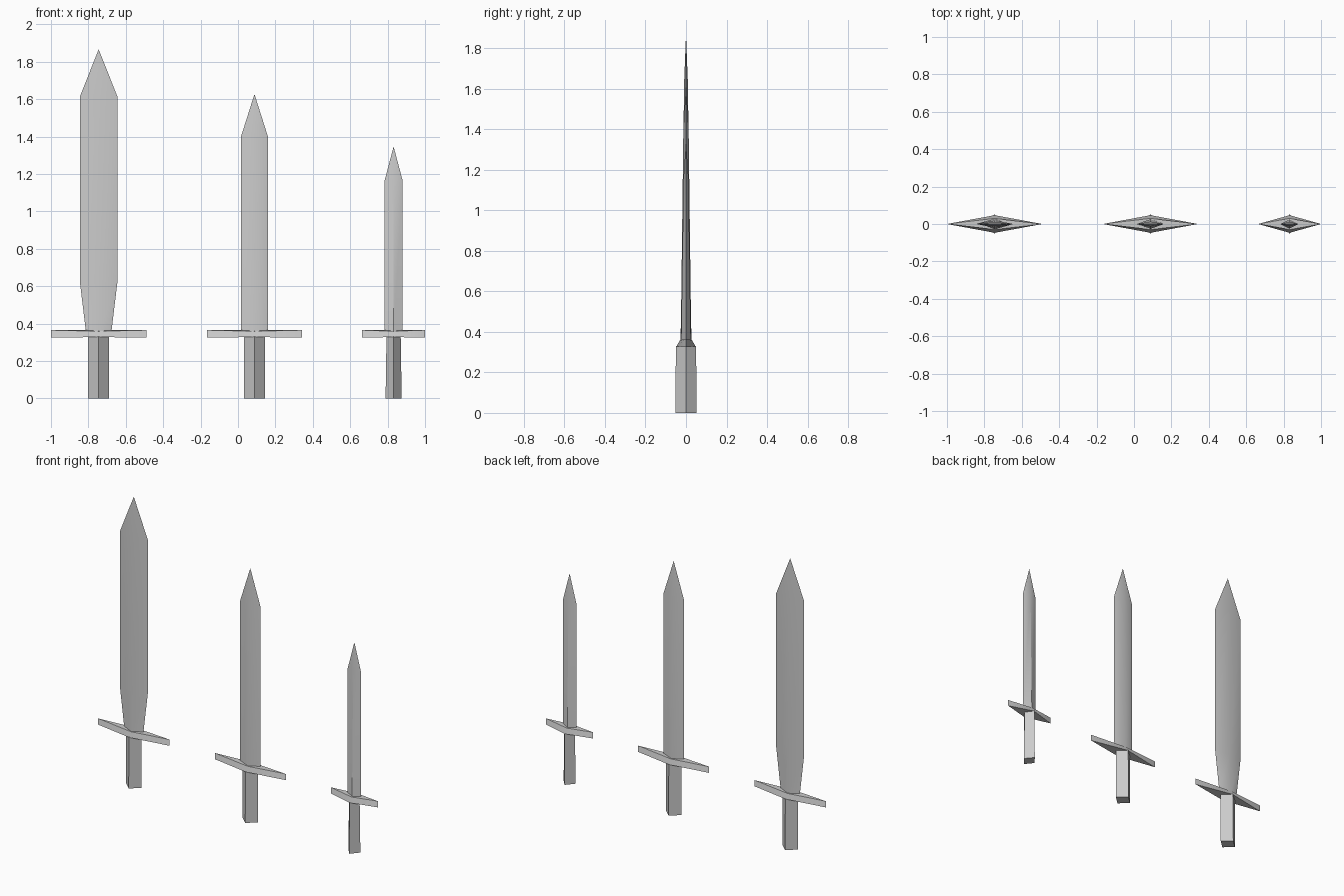
import bpy, bmesh, math

if "Cube" in bpy.data.objects:
    bpy.data.objects.remove(bpy.data.objects["Cube"])


def rhombus_loft(name, cx, sections):
    """Stack diamond cross-sections (z, half_x, half_y[, z_drop of front/back corners])."""
    bm = bmesh.new()
    rings = []
    for z, hx, hy, *dz in sections:
        d = dz[0] if dz else 0.0
        if hx == 0:
            rings.append([bm.verts.new((cx, 0, z))])
        else:
            rings.append([bm.verts.new(p) for p in (
                (cx + hx, 0, z), (cx, hy, z + d), (cx - hx, 0, z), (cx, -hy, z + d))])
    for a, b in zip(rings, rings[1:]):
        for i in range(4):
            j = (i + 1) % 4
            if len(b) == 1:
                bm.faces.new((a[i], a[j], b[0]))
            else:
                bm.faces.new((a[i], a[j], b[j], b[i]))
    # close the ends
    bm.faces.new(rings[0][::-1])
    if len(rings[-1]) == 4:
        bm.faces.new(rings[-1])
    bmesh.ops.recalc_face_normals(bm, faces=bm.faces)
    mesh = bpy.data.meshes.new(name)
    bm.to_mesh(mesh)
    bm.free()
    ob = bpy.data.objects.new(name, mesh)
    bpy.context.collection.objects.link(ob)
    bpy.ops.object.select_all(action='DESELECT')
    ob.select_set(True)
    bpy.context.view_layer.objects.active = ob
    bpy.ops.object.shade_smooth_by_angle(angle=math.radians(35))
    return ob


GUARD_LOW, GUARD_TOP = 0.325, 0.365


def sword(label, cx, grip_low, grip_top, guard_half, blade):
    # diamond-section grip
    rhombus_loft(label + "_grip", cx, [(0, grip_low, 0.052), (GUARD_LOW + 0.005, grip_top, 0.05)])
    # pointed crossguard, narrower on top
    rhombus_loft(label + "_guard", cx, [(GUARD_LOW, guard_half, 0.047, 0.003),
                                        (GUARD_TOP, guard_half, 0.03, -0.006)])
    # blade with central ridge
    rhombus_loft(label + "_blade", cx, blade)


sword("long_sword", -0.745, 0.056, 0.056, 0.255,
      [(0.355, 0.068, 0.028), (0.62, 0.10, 0.019), (1.615, 0.10, 0.010), (1.866, 0, 0)])
sword("medium_sword", 0.088, 0.056, 0.056, 0.254,
      [(0.355, 0.072, 0.026), (1.40, 0.072, 0.013), (1.627, 0, 0)])
sword("short_sword", 0.832, 0.043, 0.038, 0.168,
      [(0.355, 0.048, 0.024), (1.165, 0.048, 0.012), (1.347, 0, 0)])
